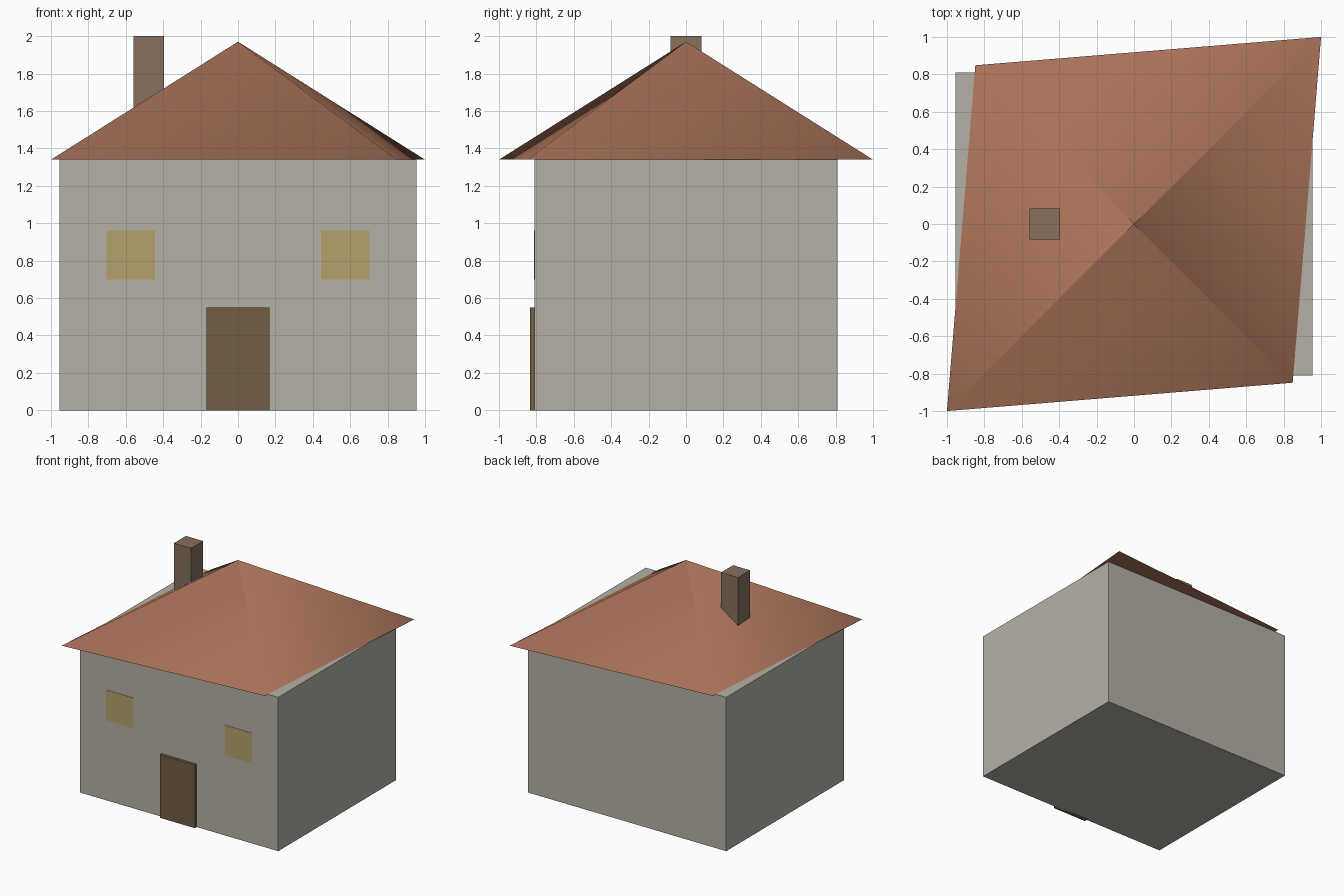
import bpy, bmesh, math
from mathutils import Matrix

if "Cube" in bpy.data.objects:
    bpy.data.objects.remove(bpy.data.objects["Cube"])


def material(name, rgb):
    m = bpy.data.materials.new(name)
    m.diffuse_color = (*rgb, 1)
    m.use_nodes = True
    m.node_tree.nodes["Principled BSDF"].inputs["Base Color"].default_value = m.diffuse_color
    return m


def finish(bm, name, mat):
    me = bpy.data.meshes.new(name)
    bm.to_mesh(me)
    bm.free()
    me.materials.append(mat)
    ob = bpy.data.objects.new(name, me)
    bpy.context.collection.objects.link(ob)
    return ob


def box(name, x, y, z, mat):
    """Box from (min, max) ranges on each axis."""
    bm = bmesh.new()
    size = [b - a for a, b in (x, y, z)]
    mid = [(a + b) / 2 for a, b in (x, y, z)]
    bmesh.ops.create_cube(bm, size=1, matrix=Matrix.Translation(mid) @ Matrix.Diagonal((*size, 1)))
    return finish(bm, name, mat)


stone = material("stone", (0.46, 0.44, 0.38))
tile = material("roof_tile", (0.40, 0.17, 0.10))
wood = material("door_wood", (0.17, 0.11, 0.06))
glass = material("window_glow", (0.46, 0.36, 0.15))
brick = material("chimney_brick", (0.24, 0.16, 0.11))

# Walls, door and chimney
box("walls", (-0.955, 0.955), (-0.81, 0.81), (0, 1.34), stone)
box("door", (-0.168, 0.168), (-0.835, -0.79), (0, 0.55), wood)
box("chimney", (-0.56, -0.395), (-0.083, 0.083), (1.5, 2.0), brick)

# Windows either side of the door
for side, label in ((-1, "left"), (1, "right")):
    cx = side * 0.574
    box(f"window_{label}", (cx - 0.129, cx + 0.129), (-0.813, -0.80), (0.70, 0.962), glass)

# Roof: four-sided cone stretched along one diagonal
bm = bmesh.new()
stretch = Matrix.Rotation(math.radians(45), 4, "Z") @ Matrix.Diagonal((math.sqrt(2), 1.2, 1, 1))
bmesh.ops.create_cone(bm, cap_ends=True, segments=4, radius1=1, radius2=0.001, depth=0.63,
                      matrix=Matrix.Translation((0, 0, 1.34 + 0.315)) @ stretch)
top = max(bm.faces, key=lambda f: f.calc_center_median().z)
bmesh.ops.delete(bm, geom=[top], context="FACES_ONLY")
roof = finish(bm, "roof", tile)
bpy.context.view_layer.objects.active = roof
roof.select_set(True)
bpy.ops.object.shade_smooth_by_angle(angle=math.radians(70))
